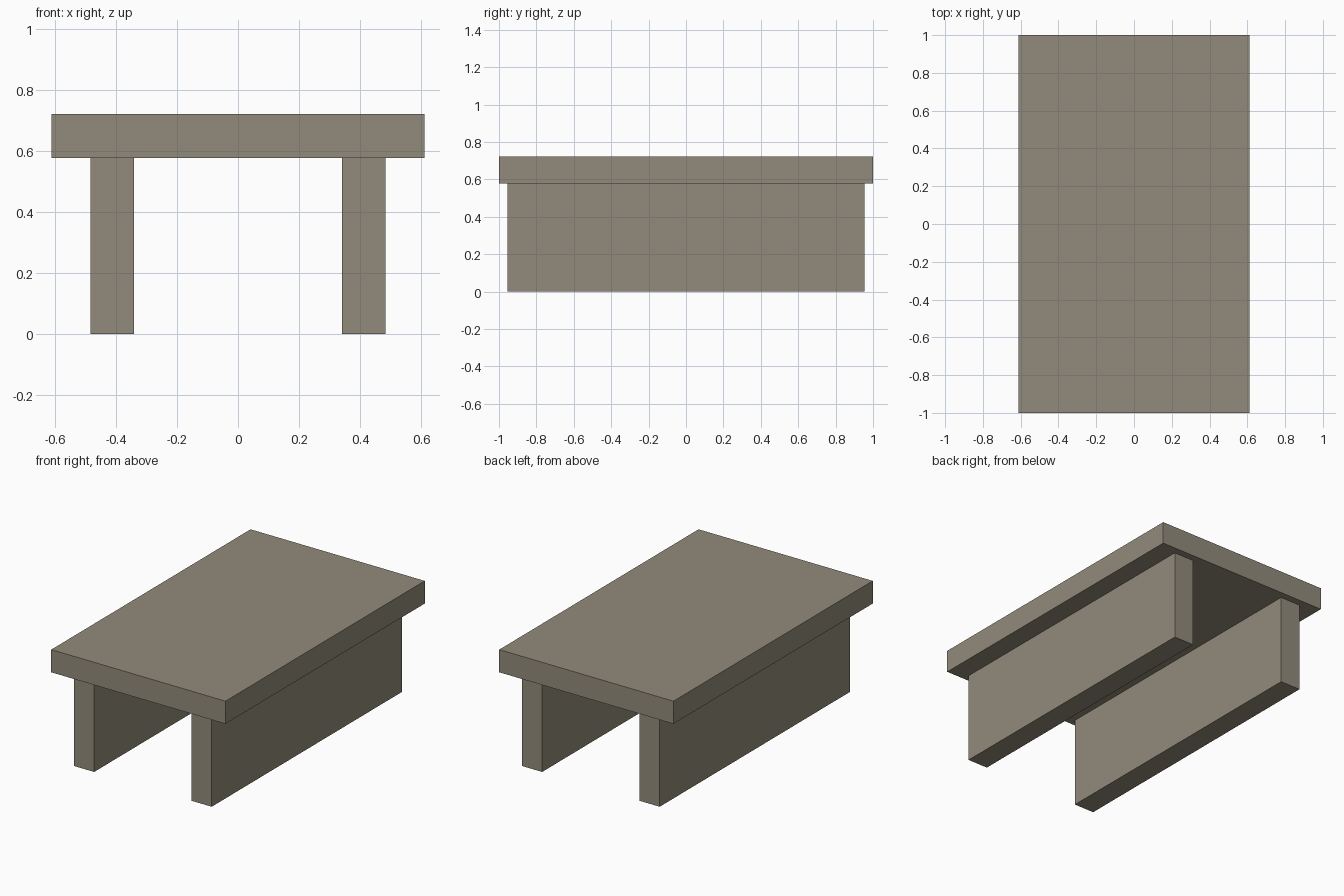
import bpy

# Remove the default cube
default = bpy.data.objects.get("Cube")
if default:
    bpy.data.objects.remove(default, do_unlink=True)

# Single stone colour
stone = bpy.data.materials.new("grey_brown_stone")
stone.use_nodes = True
colour = (0.29, 0.26, 0.2, 1)
stone.diffuse_color = colour
stone.node_tree.nodes["Principled BSDF"].inputs["Base Color"].default_value = colour


def block(name, centre, size):
    """Add a flat-faced box of the given full size."""
    bpy.ops.mesh.primitive_cube_add(size=1, location=centre)
    obj = bpy.context.object
    obj.name = name
    obj.scale = size
    bpy.ops.object.transform_apply(location=False, rotation=False, scale=True)
    obj.data.materials.append(stone)
    return obj


TOP_Z, UNDERSIDE_Z = 0.722, 0.578

# Overhanging slab
block("top_slab", (0, 0, (TOP_Z + UNDERSIDE_Z) / 2), (1.224, 2, TOP_Z - UNDERSIDE_Z))

# Two long support walls
for name, side in (("left_support", 1), ("right_support", -1)):
    block(name, (side * 0.413, 0, UNDERSIDE_Z / 2), (0.142, 1.91, UNDERSIDE_Z))
